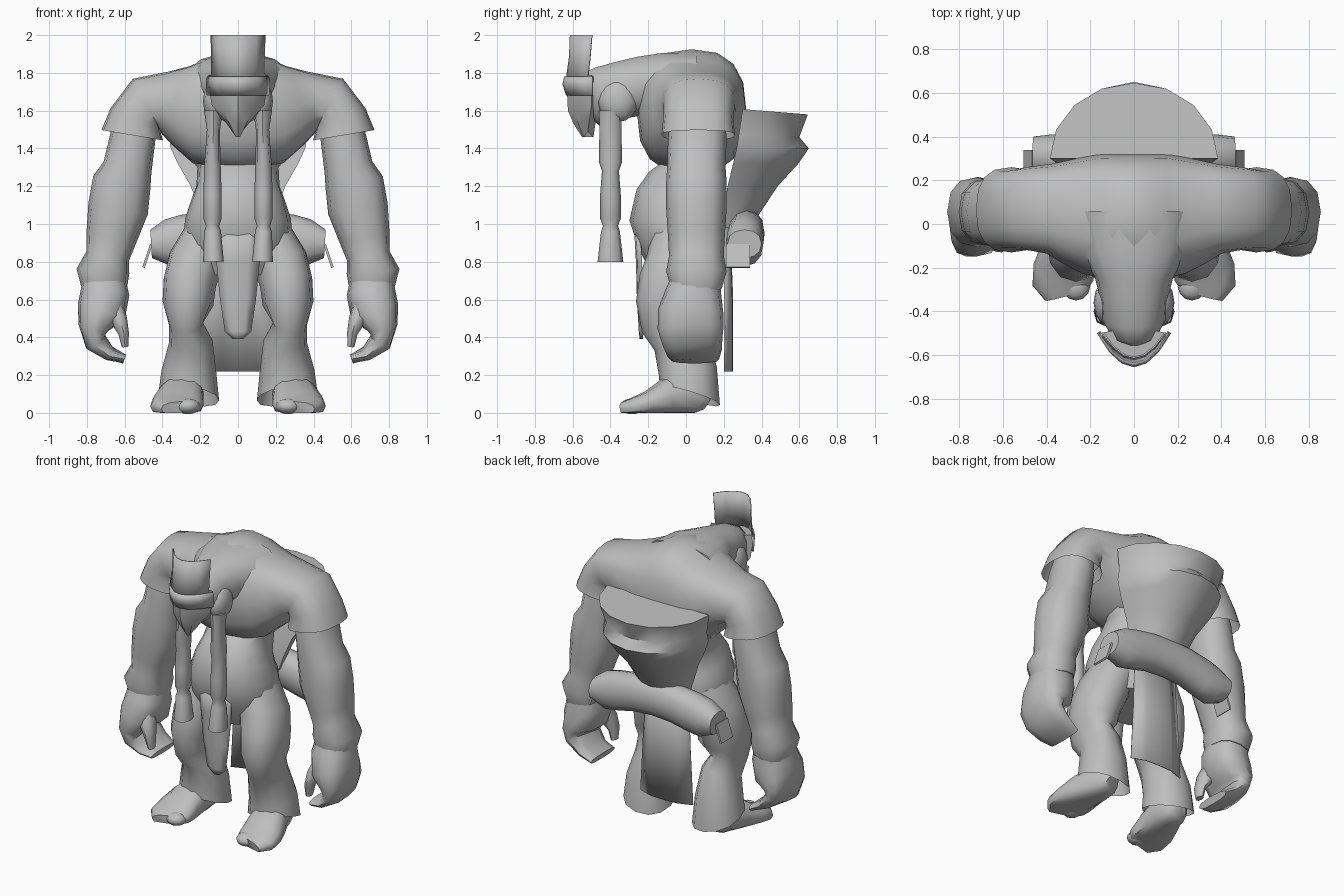
import bpy, bmesh, math
from mathutils import Vector

grey = bpy.data.materials.new("plain_grey")
grey.diffuse_color = (0.52, 0.52, 0.52, 1)


def finish(name, bm, mirror=False, angle=50):
    bmesh.ops.recalc_face_normals(bm, faces=bm.faces)
    me = bpy.data.meshes.new(name)
    bm.to_mesh(me)
    bm.free()
    me.materials.append(grey)
    me.shade_smooth()
    me.set_sharp_from_angle(angle=math.radians(angle))
    ob = bpy.data.objects.new(name, me)
    bpy.context.collection.objects.link(ob)
    if mirror:
        ob.modifiers.new("Mirror", 'MIRROR').use_clip = False
    return ob


def skin(bm, rings, closed=True, caps=(True, True)):
    loops = [[bm.verts.new(p) for p in r] for r in rings]
    n = len(loops[0])
    for a, b in zip(loops, loops[1:]):
        for i in range(n if closed else n - 1):
            j = (i + 1) % n
            bm.faces.new((a[i], a[j], b[j], b[i]))
    if caps[0]:
        bm.faces.new(loops[0])
    if caps[1]:
        bm.faces.new(loops[-1])
    return loops


def tube(name, rings, side, mirror=False, n=12, caps=(True, True), power=0.9, rule=None):
    """Loft ellipses (x, y, z, radius along side, other radius) along a path."""
    side = Vector(side)
    pts = [Vector(r[:3]) for r in rings]
    out = []
    for i, r in enumerate(rings):
        t = (pts[min(i + 1, len(pts) - 1)] - pts[max(i - 1, 0)]).normalized()
        s = (side - t * side.dot(t)).normalized()
        u = t.cross(s)
        ring = []
        for k in range(n):
            a = 2 * math.pi * k / n
            c, d = math.cos(a), math.sin(a)
            c = math.copysign(abs(c) ** power, c)
            d = math.copysign(abs(d) ** power, d)
            p = pts[i] + s * r[3] * c + u * r[4] * d
            ring.append(rule(p, i) if rule else p)
        out.append(ring)
    bm = bmesh.new()
    skin(bm, out, True, caps)
    return finish(name, bm, mirror)


def ball(name, loc, size, mirror=True):
    bm = bmesh.new()
    bmesh.ops.create_uvsphere(bm, u_segments=12, v_segments=8, radius=1)
    for v in bm.verts:
        v.co = Vector(a * b + c for a, b, c in zip(v.co, size, loc))
    return finish(name, bm, mirror)


X, Y = (1, 0, 0), (0, 1, 0)

# hunched chest, shoulders and flared short sleeves in one loft across x
half = [(.1, .035, 1.595, .285, .315), (.2, .045, 1.6, .275, .28), (.3, .06, 1.625, .24, .215),
        (.39, .07, 1.64, .205, .165), (.49, .07, 1.64, .19, .145),
        (.545, .065, 1.56, .185, .14), (.56, .065, 1.47, .195, .165)]
tube("shoulders", [(-r[0],) + r[1:] for r in reversed(half)]
     + [(0, .03, 1.595, .29, .33)] + half, Y, n=16, caps=(False, False), power=.78)

# ribs, belly and hips
tube("belly", [(0, .06, 1.52, .38, .2), (0, .05, 1.42, .31, .18), (0, .04, 1.3, .215, .16),
               (0, 0, 1.2, .22, .21), (0, -.03, 1.12, .25, .24), (0, -.045, 1.03, .28, .255),
               (0, -.02, .9, .29, .23), (0, 0, .75, .22, .18)], X, n=16)

# neck and head
tube("neck_and_head", [(0, .05, 1.72, .3, .19), (0, -.13, 1.73, .25, .18), (0, -.24, 1.73, .18, .16),
                       (0, -.34, 1.71, .155, .155), (0, -.43, 1.68, .15, .16),
                       (0, -.5, 1.66, .11, .15), (0, -.53, 1.65, .05, .1)], X, n=14)
ball("hair_bun", (.12, -.36, 1.65), (.065, .105, .11))
tube("braid", [(.13, -.4, 1.6, .05, .06), (.13, -.4, 1.5, .035, .058), (.135, -.4, 1.33, .042, .062),
               (.135, -.4, 1.28, .045, .045), (.135, -.4, 1.15, .048, .055),
               (.135, -.4, 1.03, .048, .055), (.135, -.4, .99, .035, .04),
               (.135, -.4, .96, .045, .05), (.13, -.4, .8, .055, .068)], X, True, n=8)

# ridged face tapering to the chin
bm = bmesh.new()
skin(bm, [[(-w, b, z + .03), (-w * .55, f + .3 * (b - f), z), (0, f, z), (w * .55, f + .3 * (b - f), z),
           (w, b, z + .03), (0, b + .03, z)]
          for z, w, f, b in ((1.76, .16, -.64, -.5), (1.7, .155, -.63, -.5), (1.6, .14, -.625, -.5),
                             (1.53, .08, -.595, -.51), (1.46, .02, -.55, -.52))])
finish("face", bm, angle=35)


def bent_sheet(name, levels, cols=5, thick=.008, bow=2):
    """Sheet bowed in y: levels of (z, half width, edge y, middle y)."""
    bm = bmesh.new()
    rows = []
    for z, w, ye, ym in levels:
        ts = [2 * k / (cols - 1) - 1 for k in range(cols)]
        rows.append([(w * t, ym + (ye - ym) * abs(t) ** bow, z) for t in ts])
    skin(bm, rows, False, (False, False))
    ob = finish(name, bm)
    ob.modifiers.new("Solidify", 'SOLIDIFY').thickness = thick
    return ob


# tall bowed crest and the brow band under it
bent_sheet("crest", [(2.0, .145, -.5, -.615), (1.88, .143, -.51, -.62), (1.74, .145, -.525, -.64)], 7)
bent_sheet("brow_band", [(1.78, .165, -.5, -.645), (1.74, .17, -.5, -.655), (1.68, .165, -.5, -.635)], 7, .015)

# arms
tube("arm", [(.53, .06, 1.62, .1, .13), (.555, .06, 1.47, .12, .155), (.585, .055, 1.3, .13, .155),
             (.615, .055, 1.22, .155, .16), (.635, .055, 1.08, .16, .16), (.67, .055, .93, .135, .15),
             (.69, .055, .83, .115, .145), (.715, .055, .75, .14, .16), (.705, .055, .66, .12, .135)],
     X, True, power=.82)

# hands: palm curling into fingers, and a thumb
tube("hand", [(.71, .055, .73, .11, .125), (.705, .04, .63, .13, .15), (.725, .025, .53, .13, .175),
              (.765, .025, .45, .08, .175), (.755, .035, .38, .06, .16),
              (.68, .045, .315, .035, .145), (.6, .045, .285, .025, .13)], X, True, n=12, power=.78)
tube("thumb", [(.67, -.03, .58, .06, .06), (.63, -.07, .49, .045, .06), (.605, -.085, .42, .028, .045),
               (.598, -.08, .35, .018, .03)], X, True, n=8)


# trouser legs with a hem that dips at the back
def hem(p, i):
    return p + Vector((0, 0, -.38 * (p.y - .02) - .15 * (.26 - p.x))) if i == 7 else p


tube("trouser_leg", [(.15, -.01, .95, .13, .17), (.225, -.03, .8, .145, .18), (.255, -.065, .69, .14, .185),
                     (.265, -.085, .58, .135, .18), (.275, -.08, .47, .09, .16), (.25, -.03, .38, .115, .145),
                     (.26, .01, .22, .145, .155), (.26, .02, .09, .16, .16)],
     X, True, n=12, caps=(True, False), rule=hem)


# flat-soled feet with toes
def sole(p, i):
    return Vector((p.x, p.y, max(p.z, 0)))


tube("foot", [(.27, .11, .05, .05, .04), (.275, .08, .07, .08, .08), (.28, .0, .1, .1, .11), (.3, -.1, .085, .12, .1),
              (.32, -.2, .05, .14, .065), (.325, -.27, .035, .14, .05), (.31, -.325, .025, .1, .035)],
     X, True, n=12, rule=sole, power=.8)
ball("big_toe", (.265, -.285, .035), (.065, .065, .042))
ball("small_toes", (.385, -.255, .035), (.075, .065, .036))

# front and back hanging cloths
bent_sheet("front_cloth", [(.98, .12, -.25, -.275), (.8, .115, -.24, -.265), (.6, .095, -.24, -.26),
                           (.43, .07, -.235, -.25), (.39, .025, -.235, -.245)])
bent_sheet("back_cloth", [(.98, .16, .2, .235), (.6, .18, .21, .25), (.22, .2, .21, .25)], bow=3)

# half-round pack, bulging below a pinched rim, closed by a flat lid
bm = bmesh.new()
rings = []
for z, y0, rx, ry in ((.98, .2, .17, .14), (1.07, .2, .2, .2), (1.2, .22, .25, .265), (1.32, .25, .32, .345),
                      (1.4, .27, .36, .38), (1.46, .28, .355, .32), (1.58, .3, .385, .345)):
    rings.append([(rx * math.cos(math.pi * k / 8), y0 + ry * math.sin(math.pi * k / 8),
                   z + .1 * max(0, z - 1.3) * (1 - math.sin(math.pi * k / 8))) for k in range(9)])
skin(bm, rings)
finish("back_pack", bm)

# drooping bedroll with end tags
roll = [(.15, .32, .945, .095, .125), (.28, .315, .92, .098, .13), (.37, .31, .9, .1, .125), (.46, .31, .895, .09, .075)]
tube("bedroll", [(-r[0],) + r[1:] for r in reversed(roll)] + [(0, .32, .955, .095, .125)] + roll, Y, n=12)
bm = bmesh.new()
bmesh.ops.create_cube(bm, size=1)
for v in bm.verts:
    a = v.co.copy()
    v.co = (.48 + a.x * .012 - a.z * .04, .275 + a.y * .125, .83 + a.z * .12 + a.x * .006)
finish("roll_tag", bm, True, 30)
